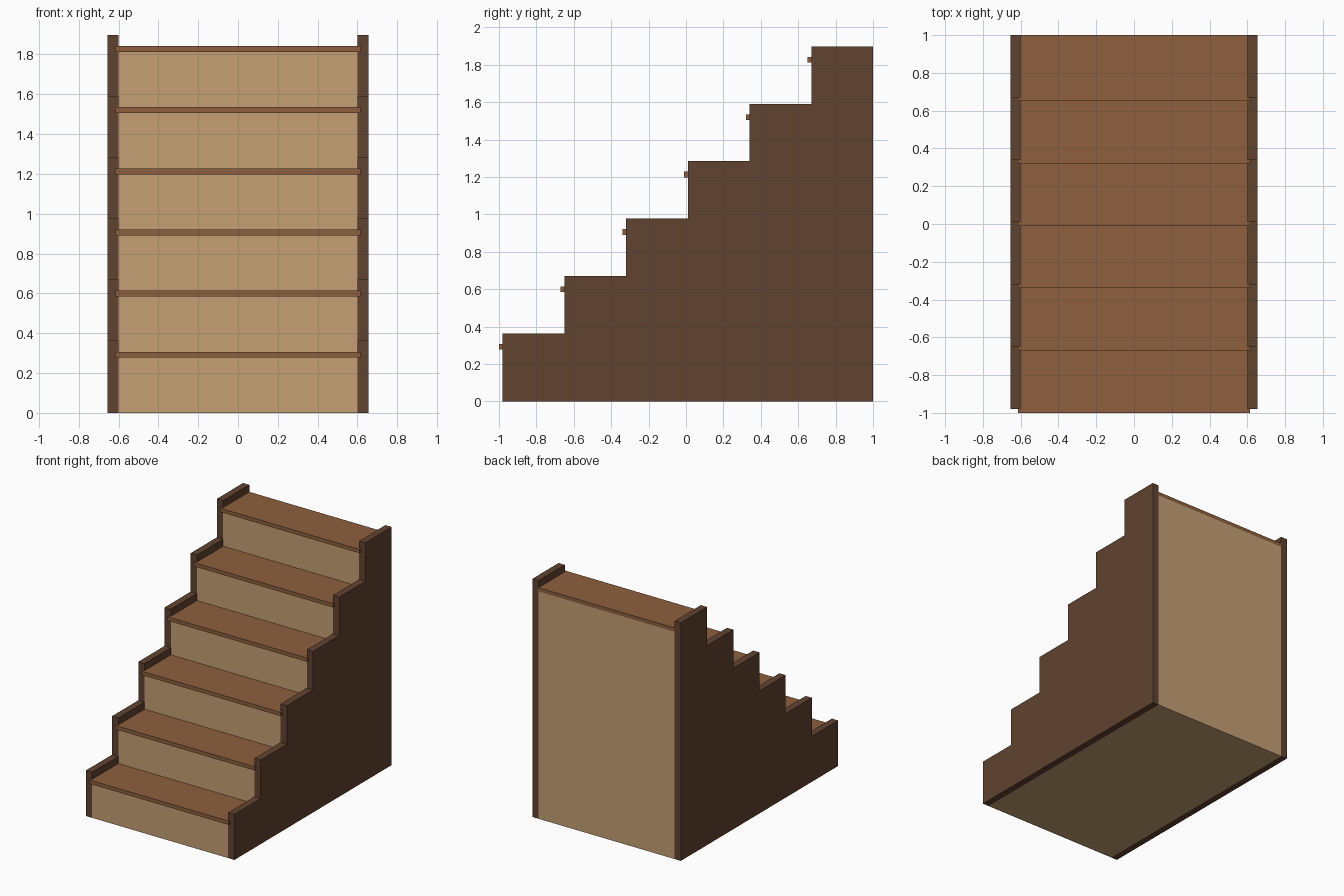
import bpy, bmesh

if "Cube" in bpy.data.objects:
    bpy.data.objects.remove(bpy.data.objects["Cube"])

STEPS, RUN, RISE = 6, 0.33, 0.307
FRONT, BACK = -0.98, 1.0
TREAD_T, NOSE = 0.03, 0.02


def material(name, rgb):
    m = bpy.data.materials.new(name)
    m.diffuse_color = (*rgb, 1)
    m.use_nodes = True
    m.node_tree.nodes["Principled BSDF"].inputs["Base Color"].default_value = m.diffuse_color
    return m


def extrude_x(name, profile, x0, x1, mat):
    """Extrude a (y, z) outline from x0 to x1."""
    bm = bmesh.new()
    face = bm.faces.new([bm.verts.new((x0, y, z)) for y, z in profile])
    ext = bmesh.ops.extrude_face_region(bm, geom=[face])["geom"]
    bmesh.ops.translate(bm, vec=(x1 - x0, 0, 0),
                        verts=[g for g in ext if isinstance(g, bmesh.types.BMVert)])
    bmesh.ops.recalc_face_normals(bm, faces=bm.faces)
    me = bpy.data.meshes.new(name)
    bm.to_mesh(me)
    bm.free()
    me.materials.append(mat)
    ob = bpy.data.objects.new(name, me)
    bpy.context.collection.objects.link(ob)
    return ob


def stair_profile(offset):
    """Stepped outline whose step tops sit at offset from each tread top."""
    pts = [(BACK, 0), (FRONT, 0)]
    for i in range(STEPS):
        z = RISE * (i + 1) + offset
        pts += [(FRONT + RUN * i, z), (FRONT + RUN * (i + 1), z)]
    return pts


dark = material("dark_wood", (0.12, 0.057, 0.03))
mid = material("tread_wood", (0.27, 0.115, 0.047))
light = material("riser_wood", (0.56, 0.35, 0.175))

# Solid stair body forming the risers, back and underside
extrude_x("riser_body", stair_profile(-TREAD_T), -0.60, 0.60, light)

# Stepped side panels
for side, s in (("left", -1), ("right", 1)):
    extrude_x(f"{side}_stringer", stair_profile(0.056), s * 0.60, s * 0.655, dark)

# Treads with a small nosing, let into the side panels
for i in range(STEPS):
    y0, y1 = FRONT + RUN * i - NOSE, FRONT + RUN * (i + 1)
    z1 = RISE * (i + 1)
    z0 = z1 - TREAD_T
    extrude_x(f"tread_{i + 1}", [(y0, z0), (y1, z0), (y1, z1), (y0, z1)],
              -0.615, 0.615, mid)
